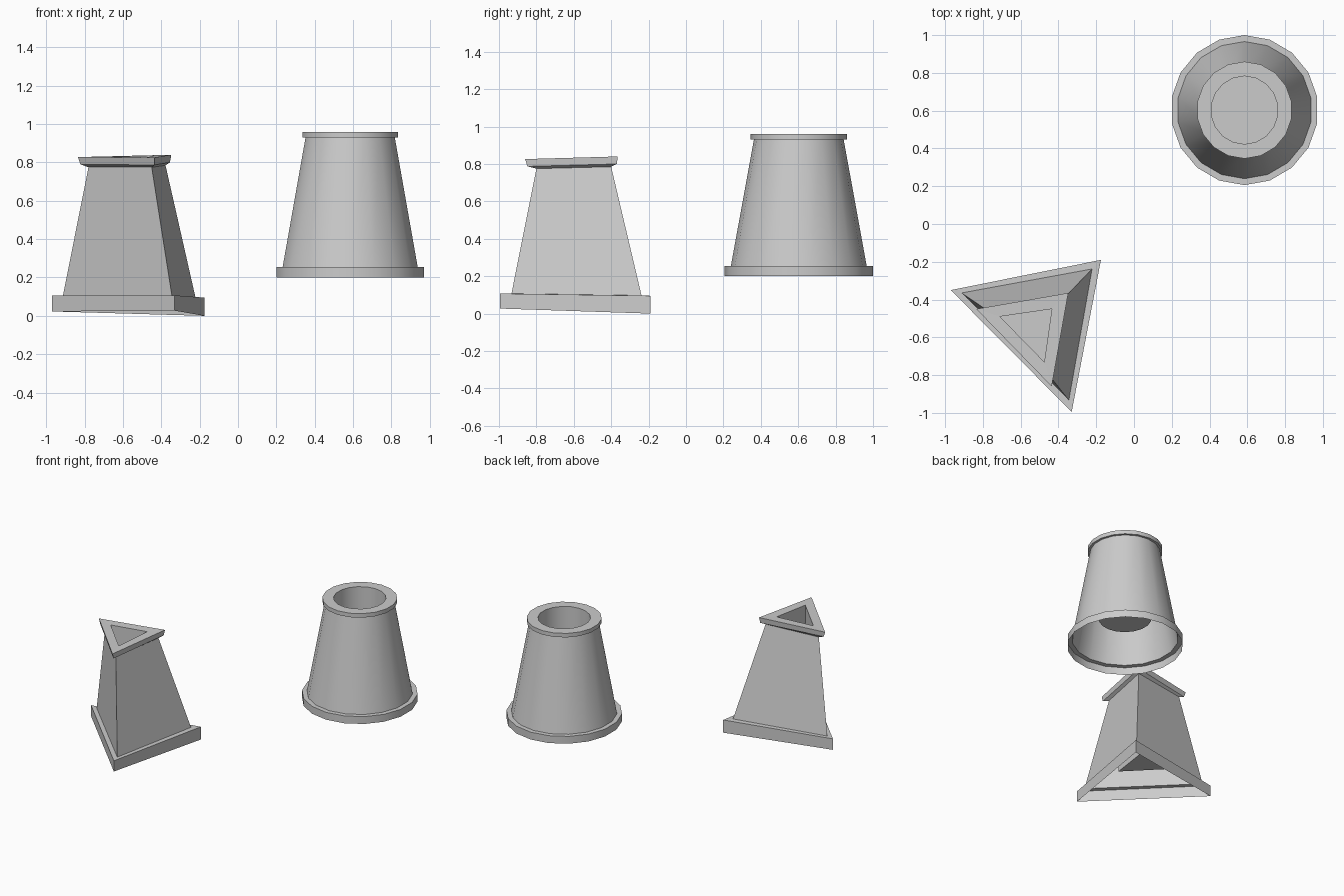
import bpy, bmesh
from math import sin, cos, pi

if "Cube" in bpy.data.objects:
    bpy.data.objects.remove(bpy.data.objects["Cube"])


def loft(name, loops, smooth=False):
    """Skin a continuous sheet through counter-clockwise loops; cap the last one."""
    bm = bmesh.new()
    rings = [[bm.verts.new(p) for p in loop] for loop in loops]
    n = len(rings[0])
    for a, b in zip(rings, rings[1:]):
        for i in range(n):
            j = (i + 1) % n
            bm.faces.new((a[i], a[j], b[j], b[i]))
    bm.faces.new(rings[-1])
    me = bpy.data.meshes.new(name)
    bm.to_mesh(me)
    bm.free()
    ob = bpy.data.objects.new(name, me)
    bpy.context.collection.objects.link(ob)
    if smooth:
        bpy.ops.object.select_all(action='DESELECT')
        ob.select_set(True)
        bpy.context.view_layer.objects.active = ob
        bpy.ops.object.shade_smooth_by_angle(angle=pi / 6)
    return ob


# Round shade: radius and height from bottom hem to floor of the inner well
def circle(r, z, n=18):
    return [(0.585 + 0.985 * r * cos(pi / 2 + 2 * pi * i / n),
             0.603 + r * sin(pi / 2 + 2 * pi * i / n), z) for i in range(n)]


round_profile = [(0.397, 0.20), (0.397, 0.255), (0.363, 0.255), (0.24, 0.93),
                 (0.257, 0.93), (0.257, 0.96), (0.18, 0.96), (0.18, 0.41)]
loft("round_shade", [circle(r, z) for r, z in round_profile], smooth=True)

# Triangular shade: slightly tilted sections, corners ordered left, front, right
hem = [(-0.97, -0.35), (-0.33, -0.995), (-0.175, -0.19)]
body_low = [(-0.913, -0.365), (-0.345, -0.933), (-0.222, -0.238)]
body_high = [(-0.78, -0.455), (-0.45, -0.80), (-0.378, -0.40)]
rim_low = [(-0.822, -0.453), (-0.436, -0.848), (-0.355, -0.37)]
rim_high = [(-0.835, -0.45), (-0.436, -0.86), (-0.348, -0.365)]
well = [(-0.71, -0.49), (-0.475, -0.73), (-0.435, -0.45)]


def section(corners, left, front, right):
    return [(x, y, z) for (x, y), z in zip(corners, (left, front, right))]


loft("triangular_shade", [
    section(hem, 0.023, 0.027, 0.0),
    section(hem, 0.105, 0.107, 0.095),
    section(body_low, 0.105, 0.107, 0.097),
    section(body_high, 0.775, 0.775, 0.785),
    section(rim_low, 0.79, 0.787, 0.80),
    section(rim_high, 0.828, 0.826, 0.84),
    section(well, 0.828, 0.827, 0.836),
    section(well, 0.20, 0.20, 0.20),
])
